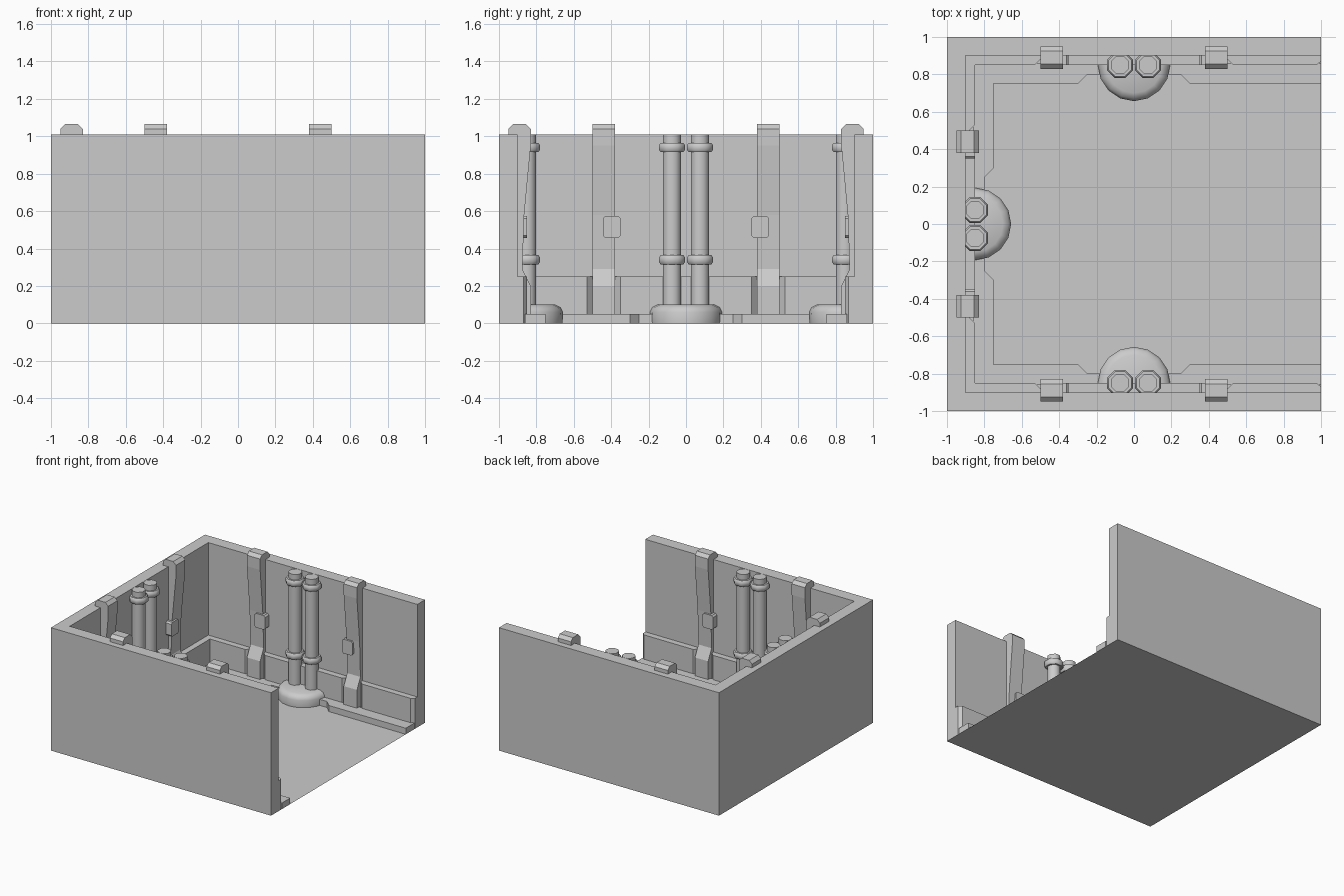
import bpy, bmesh
from math import pi, cos, sin
from mathutils import Matrix, Vector

if "Cube" in bpy.data.objects:
    bpy.data.objects.remove(bpy.data.objects["Cube"])

SIDES = {"left": 0, "back": -pi / 2, "front": pi / 2}   # turns of the x = -1 wall


def finish(bm, name, smooth=None):
    bmesh.ops.recalc_face_normals(bm, faces=bm.faces[:])
    me = bpy.data.meshes.new(name)
    bm.to_mesh(me)
    bm.free()
    ob = bpy.data.objects.new(name, me)
    bpy.context.collection.objects.link(ob)
    if smooth:
        bpy.ops.object.select_all(action='DESELECT')
        ob.select_set(True)
        bpy.context.view_layer.objects.active = ob
        bpy.ops.object.shade_smooth_by_angle(angle=smooth)
    return ob


def prism(bm, pts, direction):
    f = bm.faces.new([bm.verts.new(p) for p in pts])
    r = bmesh.ops.extrude_face_region(bm, geom=[f])
    bmesh.ops.translate(bm, vec=Vector(direction),
                        verts=[v for v in r["geom"] if isinstance(v, bmesh.types.BMVert)])


def u_shape(name, outer, depth, z0, z1, half=(), end=()):
    """U plan open at +x; half/end list (distance along wall, depth) of inner bends."""
    mid = [*half, *[(-t, d) for t, d in reversed(half)]]
    arm = [*end, *mid]
    c = 1 - depth
    pts = [(1, -1 + outer), (-1 + outer, -1 + outer), (-1 + outer, 1 - outer), (1, 1 - outer)]
    pts += [(t, 1 - d) for t, d in arm] + [(-c, c)]
    pts += [(-1 + d, t) for t, d in mid] + [(-c, -c)]
    pts += [(t, -1 + d) for t, d in reversed(arm)]
    bm = bmesh.new()
    prism(bm, [(x, y, z0) for x, y in pts], (0, 0, z1 - z0))
    return finish(bm, name)


def lathe(name, profile, segs, start, span, loc, smooth):
    """Revolve (radius, z) points; a half turn gets a flat back."""
    bm = bmesh.new()
    full = span > 6
    n = segs if full else segs + 1
    rings = [[bm.verts.new((loc[0] + r * cos(start + span * i / segs),
                            loc[1] + r * sin(start + span * i / segs), z))
              for i in range(n)] for r, z in profile]
    for a, b in zip(rings, rings[1:]):
        for i in range(segs):
            j = (i + 1) % n
            bm.faces.new((a[i], a[j], b[j], b[i]))
    bm.faces.new(rings[0])
    bm.faces.new(rings[-1])
    if not full:
        bm.faces.new([r[0] for r in rings] + [r[-1] for r in reversed(rings)])
    return finish(bm, name, smooth)


def turn(ob, a):
    ob.data.transform(Matrix.Rotation(a, 4, 'Z'))


# floor sheet
bm = bmesh.new()
bm.faces.new([bm.verts.new(p) for p in ((-1, -1, 0), (1, -1, 0), (1, 1, 0), (-1, 1, 0))])
finish(bm, "floor")

# walls, baseboard with strap recesses, low ledge with notches at the pipes
u_shape("walls", 0, 0.10, 0, 1.01, end=[(1, 0.10)])
u_shape("baseboard", 0.09, 0.15, 0, 0.25,
        half=[(0.53, 0.15), (0.50, 0.12), (0.38, 0.12), (0.35, 0.15)],
        end=[(1, 0.13), (0.975, 0.15)])
u_shape("floor_ledge", 0.14, 0.25, 0, 0.05,
        half=[(0.30, 0.25), (0.25, 0.20)], end=[(1, 0.25)])

# strap side profile (depth from outer wall face, z)
STRAP = [(0.05, 1.0), (0.05, 1.04), (0.075, 1.065), (0.145, 1.065), (0.17, 1.04), (0.17, 0.95),
         (0.135, 0.58), (0.125, 0.29), (0.17, 0.20), (0.17, 0.0), (0.09, 0.0), (0.09, 1.0)]
# pipe profile with two rounded collars
PIPE = [(0.052, 0.05)]
for zc in (0.34, 0.94):
    PIPE += [(0.052, zc - 0.025), (0.066, zc - 0.025), (0.075, zc - 0.012),
             (0.075, zc + 0.012), (0.066, zc + 0.025), (0.052, zc + 0.025)]
PIPE += [(0.052, 1.01)]
FOOT = [(0.19, 0), (0.193, 0.06), (0.18, 0.085), (0.15, 0.10)]

for side, ang in SIDES.items():
    for s in (-1, 1):
        # wall strap hooked over the rim
        bm = bmesh.new()
        prism(bm, [(-1 + d, s * 0.44 - 0.06, z) for d, z in STRAP], (0, 0.12, 0))
        turn(finish(bm, f"{side}_wall_strap"), ang)
        # small clip box, offset toward the pipes
        bm = bmesh.new()
        bmesh.ops.create_cube(bm, size=1, matrix=Matrix.Translation((-0.875, s * 0.397, 0.515))
                              @ Matrix.Diagonal((0.05, 0.096, 0.116, 1)))
        bmesh.ops.bevel(bm, geom=[e for e in bm.edges
                                  if abs(e.verts[0].co.x - e.verts[1].co.x) > 0.01],
                        offset=0.012, segments=1, affect='EDGES')
        turn(finish(bm, f"{side}_strap_clip"), ang)
        # vertical pipe
        turn(lathe(f"{side}_pipe", PIPE, 8, pi / 8, 2 * pi, (-0.85, s * 0.075), 0.9), ang)
    # half-round base under the pipes
    turn(lathe(f"{side}_pipe_base", FOOT, 8, -pi / 2, pi, (-0.85, 0), 0.8), ang)
